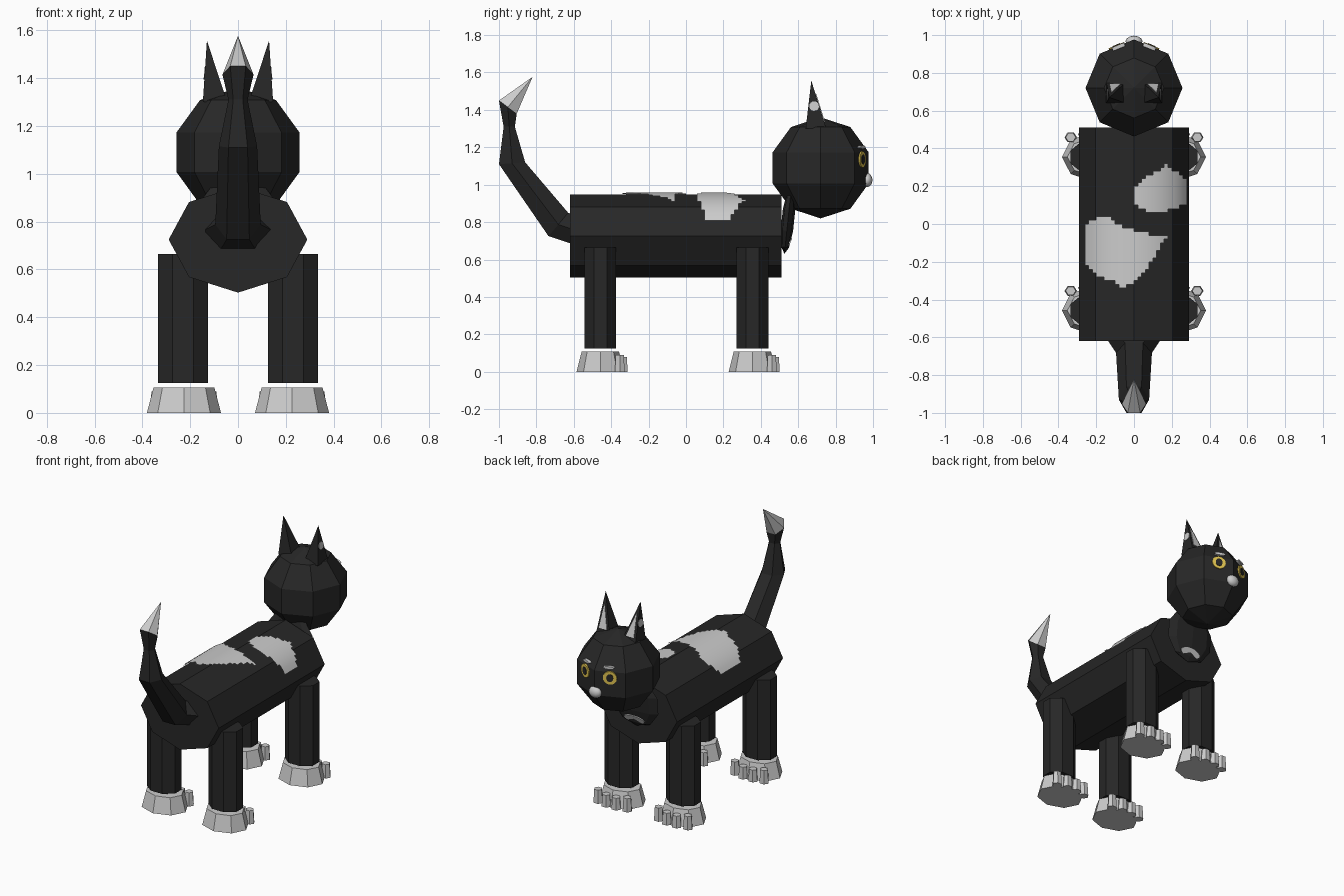
import bpy, bmesh
from math import sin, cos, pi, radians, sqrt, asin
from mathutils import Vector, Matrix, geometry

if "Cube" in bpy.data.objects:
    bpy.data.objects.remove(bpy.data.objects["Cube"])


def material(name, rgb):
    m = bpy.data.materials.new(name)
    m.diffuse_color = (*rgb, 1)
    m.use_nodes = True
    m.node_tree.nodes["Principled BSDF"].inputs["Base Color"].default_value = m.diffuse_color
    return m


BLACK = material("black_fur", (0.02, 0.02, 0.02))
YELLOW = material("yellow_eye", (0.75, 0.55, 0.08))


def finish(name, bm, mat=None, smooth=False):
    bmesh.ops.recalc_face_normals(bm, faces=bm.faces[:])
    me = bpy.data.meshes.new(name)
    bm.to_mesh(me)
    bm.free()
    if mat:
        me.materials.append(mat)
    for p in me.polygons:
        p.use_smooth = smooth
    ob = bpy.data.objects.new(name, me)
    bpy.context.collection.objects.link(ob)
    return ob


def loft(name, rings, mat=None):
    """Skin a list of rings; a one-point ring is a tip."""
    bm = bmesh.new()
    vs = [[bm.verts.new(p) for p in r] for r in rings]
    for a, b in zip(vs, vs[1:]):
        n = len(a)
        for i in range(n):
            j = (i + 1) % n
            if len(b) == 1:
                bm.faces.new((a[i], a[j], b[0]))
            else:
                bm.faces.new((a[i], a[j], b[j], b[i]))
    for r in (vs[0], vs[-1]):
        if len(r) > 2:
            bm.faces.new(r)
    return finish(name, bm, mat)


def ring(c, u, v, n=8, phase=0.0):
    c, u, v = Vector(c), Vector(u), Vector(v)
    return [c + u * cos(phase + 2 * pi * i / n) + v * sin(phase + 2 * pi * i / n)
            for i in range(n)]


def prism(name, c0, c1, r0, r1, mat=None, n=8, phase=0.0):
    """Upright tapered prism with separate x and y radii."""
    return loft(name, [ring(c, (r[0], 0, 0), (0, r[1], 0), n, phase)
                       for c, r in ((c0, r0), (c1, r1))], mat)


def ball(name, c, r, mat=None, segs=8, rings=5, tilt=0.0, smooth=False):
    bm = bmesh.new()
    bmesh.ops.create_uvsphere(bm, u_segments=segs, v_segments=rings, radius=1)
    bm.transform(Matrix.Translation(c) @ Matrix.Rotation(tilt, 4, 'X')
                 @ Matrix.Diagonal((*r, 1)))
    return finish(name, bm, mat, smooth)


def disc(name, c, normal, rx, ry, mat=None, depth=0.006, n=16):
    """Thin oval plate facing along normal."""
    nrm = Vector(normal).normalized()
    u = Vector((0, 0, 1)).cross(nrm).normalized()
    v = nrm.cross(u)
    c = Vector(c)
    return loft(name, [ring(c + nrm * k * depth / 2, u * rx, v * ry, n)
                       for k in (-1, 1)], mat)


# Body
loft("body", [ring((0, y, 0.725), (0.29, 0, 0), (0, 0, 0.222))
              for y in (-0.62, 0.51)], BLACK)


# White back patches: jagged cells on a smooth shell just above the body
def patch(name, outline):
    bm = bmesh.new()
    pts = [Vector(p) for p in outline]
    grid = {}

    def vert(i, j):
        if (i, j) not in grid:
            x = 0.02 * i
            grid[i, j] = bm.verts.new(
                (x, 0.02 * j, 0.725 + 0.233 * sqrt(max(0, 1 - (x / 0.3) ** 2))))
        return grid[i, j]

    for i in range(-14, 14):
        for j in range(-20, 20):
            x, y = 0.02 * i + 0.01, 0.02 * j + 0.01
            hit = False
            for a, b in zip(pts, pts[1:] + pts[:1]):
                if (a.y > y) != (b.y > y) and x < a.x + (y - a.y) * (b.x - a.x) / (b.y - a.y):
                    hit = not hit
            if hit:
                bm.faces.new((vert(i, j), vert(i + 1, j), vert(i + 1, j + 1), vert(i, j + 1)))
    finish(name, bm, None, True)


patch("back_patch_rear", [(-0.27, 0), (-0.2, 0.03), (-0.12, 0.04), (-0.1, 0), (0.03, -0.04),
                          (0.17, -0.07), (0.1, -0.19), (0.02, -0.3), (-0.06, -0.34),
                          (-0.12, -0.3), (-0.2, -0.28), (-0.26, -0.2)])
patch("back_patch_front", [(-0.01, 0.1), (0, 0.18), (0.06, 0.25), (0.17, 0.31), (0.22, 0.28),
                           (0.28, 0.24), (0.28, 0.1), (0.12, 0.05), (0.05, 0.07)])

# Legs, paws and toes
for sx in (-1, 1):
    for part, y in (("front", 0.355), ("rear", -0.458)):
        x = 0.23 * sx
        prism(part + "_leg", (x, y, 0.125), (x, y, 0.665), (0.1136, 0.092), (0.1136, 0.092),
              BLACK, 8, pi / 8)
        x = 0.226 * sx
        prism(part + "_paw", (x, y, 0), (x, y, 0.107), (0.155, 0.127), (0.127, 0.1))
        for dx, dy, h in ((-0.109, 0.104, 0.09), (-0.037, 0.12, 0.08),
                          (0.037, 0.12, 0.08), (0.109, 0.104, 0.09)):
            prism(part + "_toe", (x + dx, y + dy, 0), (x + dx, y + dy, h),
                  (0.033, 0.03), (0.027, 0.025), None, 6)

# Tail: hexagonal rings given by outer point, inner point and half width
sections = [((-0.60, 0.68), (-0.60, 0.84), 0.15), ((-0.735, 0.725), (-0.63, 0.85), 0.095),
            ((-1.0, 1.11), (-0.86, 1.12), 0.08), ((-0.975, 1.31), (-0.915, 1.31), 0.04),
            ((-1.0, 1.45), (-0.905, 1.38), 0.065)]
tail = []
for (y0, z0), (y1, z1), w in sections:
    half = Vector((0, y0 - y1, z0 - z1)) / 2 / cos(pi / 6)
    tail.append(ring((0, (y0 + y1) / 2, (z0 + z1) / 2), half, (w, 0, 0), 6, pi / 6))
loft("tail", tail, BLACK)
loft("tail_tip", [tail[-1], [Vector((0, -0.82, 1.577))]])

# Chest and head
ball("chest", (0, 0.545, 0.81), (0.18, 0.035, 0.18), BLACK, tilt=radians(-6))
disc("chest_patch", (0, 0.552, 0.685), (0, 0.9, -0.4), 0.075, 0.03)
HEAD = Vector((0, 0.72, 1.09))
ball("head", HEAD, (0.27, 0.27, 0.27), BLACK)
ball("muzzle", (0, 0.967, 1.025), (0.045, 0.03, 0.038), None, 12, 8, smooth=True)

for sx in (-1, 1):
    # Eyes and brows lie on the two front facets
    n = Vector((sin(pi / 8) * sx, cos(pi / 8), 0))
    eye = HEAD + n * 0.24 + Vector((0, 0, 0.045))
    disc("eye", eye, n, 0.044, 0.044, YELLOW, 0.01)
    disc("pupil", eye + n * 0.004, n, 0.022, 0.026, BLACK, 0.008)
    disc("brow", eye + Vector((-0.01 * sx, -0.004, 0.066)), n, 0.035, 0.009, None, 0.02)

    # Ears with pale lining and side spot
    base = [Vector((x * sx, y, 1.3)) for x, y in
            ((0.045, 0.75), (0.147, 0.75), (0.147, 0.64), (0.045, 0.64))]
    tip = Vector((0.13 * sx, 0.67, 1.557))
    loft("ear", [base, [tip]], BLACK)
    tri = [base[0], base[1], tip]
    mid = sum(tri, Vector()) / 3
    lining = [mid + (p - mid) * 0.58 for p in tri]
    loft("ear_lining", [[p + Vector((0, d, d * 0.3)) for p in lining] for d in (-0.002, 0.004)])
    disc("ear_spot", (0.138 * sx, 0.685, 1.42), (sx, 0, 0.07), 0.026, 0.026, None, 0.008)
